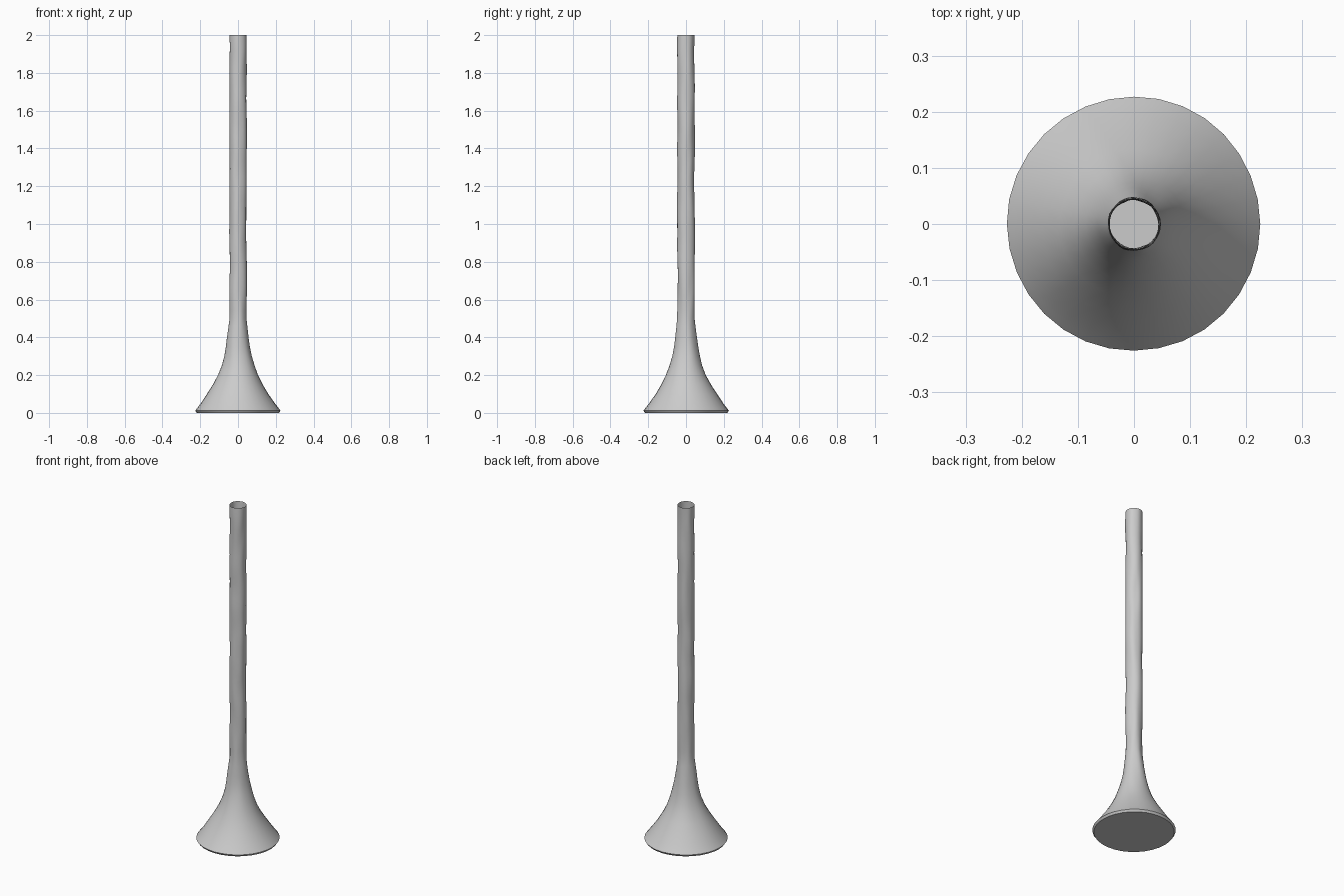
import bpy, bmesh, math
from mathutils import Vector, noise

if "Cube" in bpy.data.objects:
    bpy.data.objects.remove(bpy.data.objects["Cube"])

SEGMENTS = 32

# Profile of the flared foot and slim stem: (radius, height)
profile = [(0.218, 0.003), (0.226, 0.012), (0.216, 0.025), (0.197, 0.05),
           (0.163, 0.1), (0.132, 0.15), (0.106, 0.2), (0.087, 0.25),
           (0.073, 0.3), (0.063, 0.35), (0.056, 0.4), (0.049, 0.46)]
profile += [(0.0455, 0.5 + 1.5 * i / 36) for i in range(37)]


def hammered_radius(radius, z, angle):
    """Slightly uneven, hand-worked surface."""
    p = Vector((math.cos(angle) * 1.3, math.sin(angle) * 1.3, z * 6))
    strength = 0.0045 if z > 0.08 else 0.002
    if z > 1.97:
        strength = 0.001
    return radius + strength * noise.noise(p)


# Open tube wall
bm = bmesh.new()
rings = []
for radius, z in profile:
    ring = []
    for i in range(SEGMENTS):
        a = 2 * math.pi * i / SEGMENTS
        r = hammered_radius(radius, z, a)
        ring.append(bm.verts.new((r * math.cos(a), r * math.sin(a), z)))
    rings.append(ring)
for low, high in zip(rings, rings[1:]):
    for i in range(SEGMENTS):
        j = (i + 1) % SEGMENTS
        bm.faces.new((low[i], low[j], high[j], high[i]))

# Flat closed base
for v in rings[0]:
    v.co.z = 0
bm.faces.new(list(reversed(rings[0])))

mesh = bpy.data.meshes.new("flared_vase")
bm.to_mesh(mesh)
bm.free()
vase = bpy.data.objects.new("flared_vase", mesh)
bpy.context.collection.objects.link(vase)

# Smooth shading with a crisp base edge
bpy.context.view_layer.objects.active = vase
vase.select_set(True)
bpy.ops.object.shade_smooth_by_angle(angle=math.radians(50))
